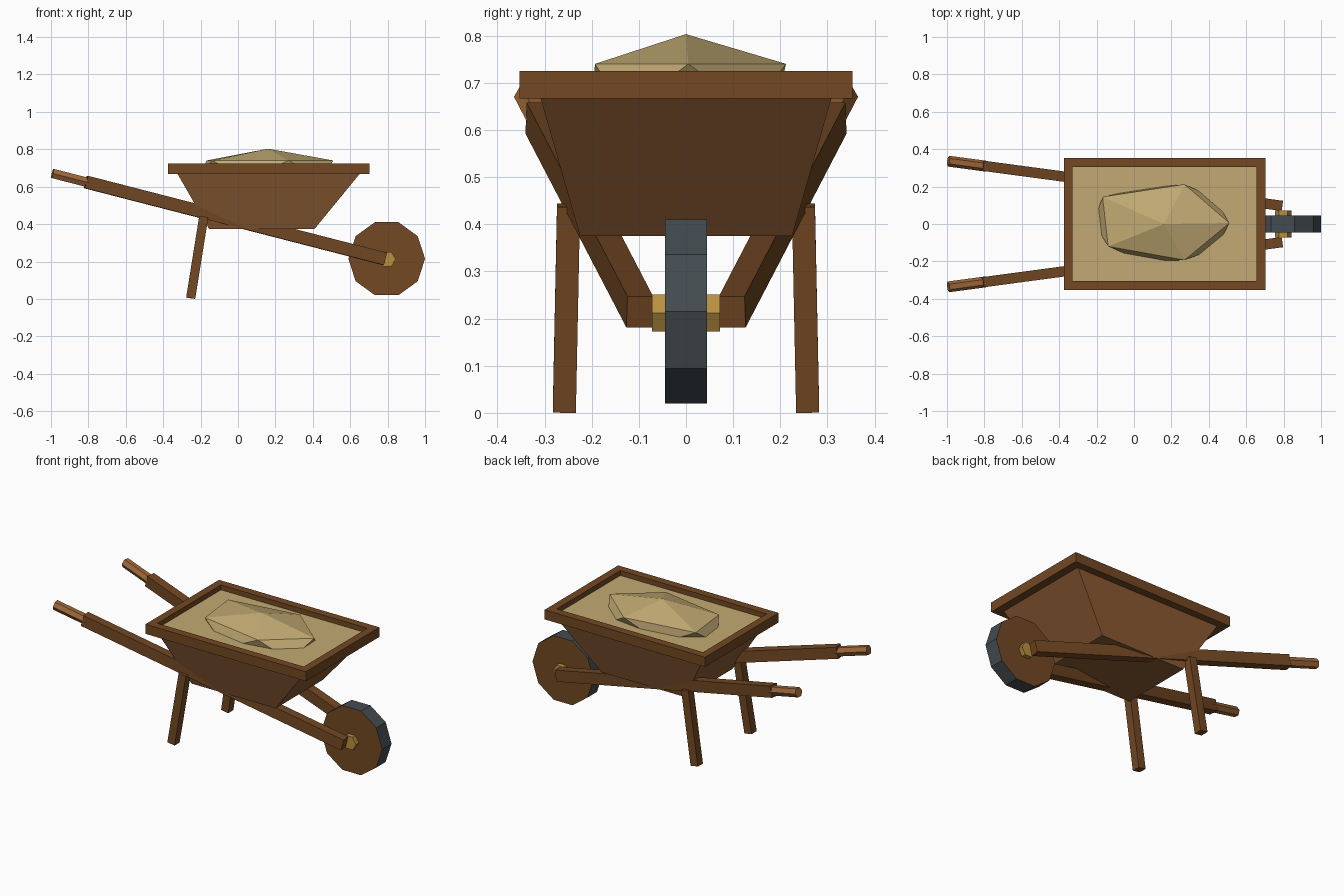
import bpy, bmesh, math
from mathutils import Vector

if "Cube" in bpy.data.objects:
    bpy.data.objects.remove(bpy.data.objects["Cube"])


def mat(name, hexcol):
    def lin(c):
        c /= 255
        return c / 12.92 if c <= 0.04045 else ((c + 0.055) / 1.055) ** 2.4
    m = bpy.data.materials.new(name)
    m.diffuse_color = [lin(int(hexcol[i:i + 2], 16)) for i in (0, 2, 4)] + [1]
    m.use_nodes = True
    m.node_tree.nodes["Principled BSDF"].inputs["Base Color"].default_value = m.diffuse_color
    return m


WOOD = mat("dark wood", "734823")
TRAY = mat("tray wood", "8B5A33")
GRIP = mat("grip wood", "A0693A")
SAND = mat("sand", "C2AA73")
BRASS = mat("hub brass", "B8903F")
TYRE = mat("tyre grey", "444C50")


def make(name, bm, *mats):
    bmesh.ops.recalc_face_normals(bm, faces=bm.faces)
    me = bpy.data.meshes.new(name)
    bm.to_mesh(me)
    bm.free()
    for m in mats:
        me.materials.append(m)
    ob = bpy.data.objects.new(name, me)
    bpy.context.collection.objects.link(ob)
    return ob


def loft(name, rings, *mats, closed=False):
    """Skin between rings of points; cap the ends, or join last to first."""
    bm = bmesh.new()
    vs = [[bm.verts.new(p) for p in r] for r in rings]
    pairs = list(zip(vs, vs[1:]))
    if closed:
        pairs.append((vs[-1], vs[0]))
    else:
        bm.faces.new(vs[0])
        bm.faces.new(vs[-1])
    n = len(vs[0])
    for a, b in pairs:
        for i in range(n):
            j = (i + 1) % n
            bm.faces.new((a[i], a[j], b[j], b[i]))
    return make(name, bm, *mats)


def prism(name, a, b, section, ref, *mats):
    """Sweep a section from a to b; its first axis follows ref."""
    a, b, ref = Vector(a), Vector(b), Vector(ref)
    d = (b - a).normalized()
    u = (ref - d * ref.dot(d)).normalized()
    v = d.cross(u)
    return loft(name, [[p + u * x + v * y for x, y in section] for p in (a, b)], *mats)


def ngon(n, r):
    return [(r * math.cos(2 * math.pi * i / n), r * math.sin(2 * math.pi * i / n)) for i in range(n)]


def box(u, v):
    return [(-u / 2, -v / 2), (u / 2, -v / 2), (u / 2, v / 2), (-u / 2, v / 2)]


def rect(x0, x1, y, z):
    return [(x0, -y, z), (x1, -y, z), (x1, y, z), (x0, y, z)]


# tray, rim and sand bed
loft("tray", [rect(-0.155, 0.41, 0.225, 0.375), rect(-0.33, 0.66, 0.312, 0.68)], TRAY)
loft("tray_rim", [rect(-0.375, 0.703, 0.353, 0.667), rect(-0.375, 0.703, 0.353, 0.725),
                  rect(-0.328, 0.655, 0.305, 0.725), rect(-0.328, 0.655, 0.305, 0.667)],
     WOOD, closed=True)
loft("sand_bed", [rect(-0.33, 0.657, 0.307, 0.672), rect(-0.33, 0.657, 0.307, 0.695)], SAND)

# faceted sand mound: peak, upper ring, lower ring sunk in the bed
bm = bmesh.new()
peak = bm.verts.new((0.16, 0, 0.803))
upper = [bm.verts.new((x, y, 0.74)) for x, y in
         ((0.51, 0.005), (0.27, 0.212), (-0.168, 0.145), (-0.138, -0.12), (0.27, -0.193))]
lower = [bm.verts.new((x, y, 0.64)) for x, y in
         ((0.43, 0.14), (0.04, 0.19), (-0.215, 0.01), (0.05, -0.2), (0.44, -0.13))]
for i in range(5):
    j = (i + 1) % 5
    bm.faces.new((peak, upper[i], upper[j]))
    bm.faces.new((upper[i], lower[i], upper[j]))
    bm.faces.new((lower[i], lower[j], upper[j]))
bm.faces.new(lower)
make("sand_mound", bm, SAND)

# wheel: wooden sides, grey tread
wheel = prism("wheel", (0.795, -0.045, 0.215), (0.795, 0.045, 0.215),
              ngon(10, 0.205), (1, 0, 0), WOOD, TYRE)
for p in wheel.data.polygons:
    p.material_index = 0 if abs(p.normal.y) > 0.5 else 1
prism("wheel_hub", (0.798, -0.072, 0.212), (0.798, 0.072, 0.212), ngon(6, 0.045), (1, 0, 0), BRASS)

# beams, grips and legs on both sides
for s, side in ((-1, "near"), (1, "far")):
    front = Vector((0.785, 0.098 * s, 0.214))
    back = Vector((-0.813, 0.312 * s, 0.625))
    d = (back - front).normalized()
    prism(side + "_beam", front, back, box(0.068, 0.055), (0, 0, 1), WOOD)
    prism(side + "_grip", back - d * 0.02, back + d * 0.187, ngon(6, 0.029), (0, 1, 0), GRIP)
    prism(side + "_leg", (-0.253, 0.258 * s, 0.004), (-0.183, 0.249 * s, 0.44),
          box(0.049, 0.049), (0, 1, 0), WOOD)
